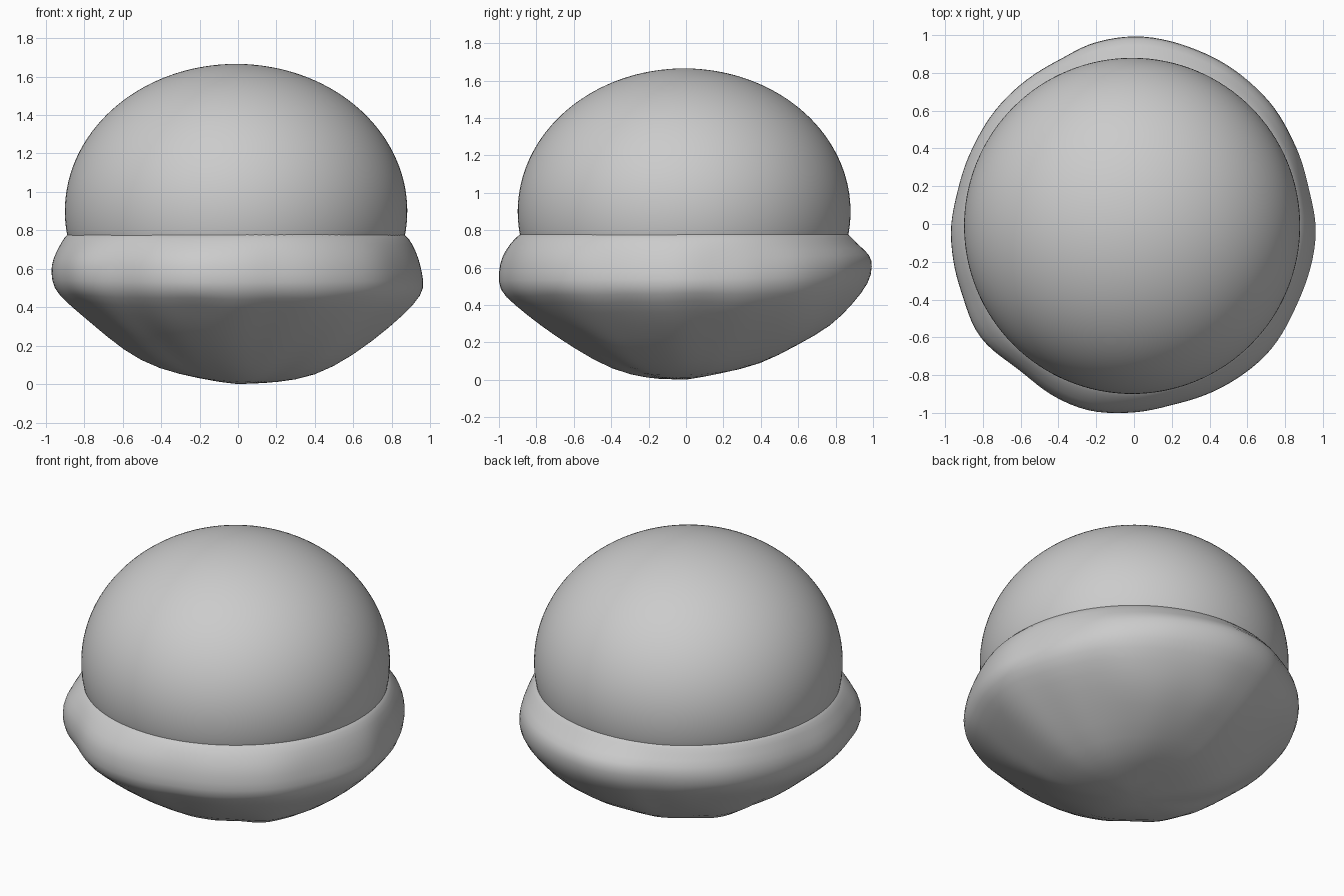
import bpy, bmesh, math
from mathutils import Vector, noise

if "Cube" in bpy.data.objects:
    bpy.data.objects.remove(bpy.data.objects["Cube"])

SEG = 64


def lathe(name, rings, bottom=None, top=None, levels=1):
    """Skin a list of closed rings of points, optionally ending in poles."""
    bm = bmesh.new()
    loops = [[bm.verts.new(p) for p in ring] for ring in rings]
    for a, b in zip(loops, loops[1:]):
        for i in range(SEG):
            j = (i + 1) % SEG
            bm.faces.new((a[i], a[j], b[j], b[i]))
    for pole, loop in ((bottom, loops[-1]), (top, loops[0])):
        if pole is not None:
            v = bm.verts.new(pole)
            for i in range(SEG):
                bm.faces.new((v, loop[i], loop[(i + 1) % SEG]))
    bmesh.ops.recalc_face_normals(bm, faces=bm.faces)
    me = bpy.data.meshes.new(name)
    bm.to_mesh(me)
    bm.free()
    for f in me.polygons:
        f.use_smooth = True
    ob = bpy.data.objects.new(name, me)
    bpy.context.collection.objects.link(ob)
    ob.modifiers.new("smooth", 'SUBSURF').levels = levels
    ob.modifiers["smooth"].render_levels = levels
    return ob


# Dome: flattened sphere, its lower edge tucked into the rim
rings = []
for k in range(1, 25):
    t = math.radians(102) * k / 24
    r, z = 0.892 * math.sin(t), 0.9 + 0.766 * math.cos(t)
    rings.append([(-0.01 + r * math.cos(math.tau * i / SEG),
                   -0.01 + r * math.sin(math.tau * i / SEG), z) for i in range(SEG)])
rings.append([(x * 0.96, y * 0.96, 0.68) for x, y, z in rings[-1]])
lathe("dome", rings, top=(-0.01, -0.01, 1.666))

# Rough base: uneven outline (angle, radius) seen from above
OUTLINE = [(-3, .972), (12, .95), (25, .957), (44, .976), (66, .985), (90, 1.0),
           (102, .99), (115, .958), (137, .955), (154, .948), (168, .951), (184, .975),
           (201, .984), (216, 1.016), (232, .984), (247, 1.012), (256, 1.02),
           (270, 1.0), (282, .98), (300, .986), (315, .99), (335, .967), (357, .972)]
# Side profiles toward right, back, left and front
PROFILES = [
    [(.87, .785), (.91, .73), (.945, .65), (.96, .58), (.975, .5), (.93, .42),
     (.8, .30), (.6, .145), (.4, .05), (.2, .01)],
    [(.87, .785), (.91, .73), (.99, .67), (1.0, .61), (.985, .52), (.9, .41),
     (.78, .29), (.6, .18), (.4, .07), (.2, .04)],
    [(.89, .785), (.92, .74), (.97, .65), (.977, .58), (.965, .5), (.9, .44),
     (.78, .34), (.6, .18), (.42, .075), (.2, .03)],
    [(.89, .785), (.94, .73), (.985, .66), (1.0, .58), (1.003, .48), (.92, .41),
     (.78, .29), (.6, .17), (.4, .06), (.2, .006)]]
EXTREME = [.972, 1.0, .975, 1.0]
WEIGHT = [0, .4, 1, 1, 1, 1, .8, .5, .3, 0]


def outline(deg):
    deg = (deg + 3) % 360 - 3
    for (a, r), (b, s) in zip(OUTLINE, OUTLINE[1:]):
        if a <= deg <= b:
            t = (deg - a) / (b - a)
            t = t * t * (3 - 2 * t)
            return r + (s - r) * t


rings = []
for k in range(10):
    ring = []
    for i in range(SEG):
        deg = 360 * i / SEG
        q, t = int(deg // 90), (deg % 90) / 90
        t = t * t * (3 - 2 * t)
        n = (q + 1) % 4
        r = PROFILES[q][k][0] * (1 - t) + PROFILES[n][k][0] * t
        z = PROFILES[q][k][1] * (1 - t) + PROFILES[n][k][1] * t
        r += WEIGHT[k] * (outline(deg) - EXTREME[q] * (1 - t) - EXTREME[n] * t)
        a = math.radians(deg)
        if 5 <= k <= 8:
            # gentle chipped relief on the underside
            z += 0.022 * noise.noise(Vector((r * math.cos(a), r * math.sin(a), z)) * 4)
        ring.append((r * math.cos(a), r * math.sin(a), z))
    rings.append(ring)
rings.insert(0, [(x * 0.94, y * 0.94, 0.795) for x, y, z in rings[0]])
lathe("rough_base", rings, bottom=(0, 0, 0))
